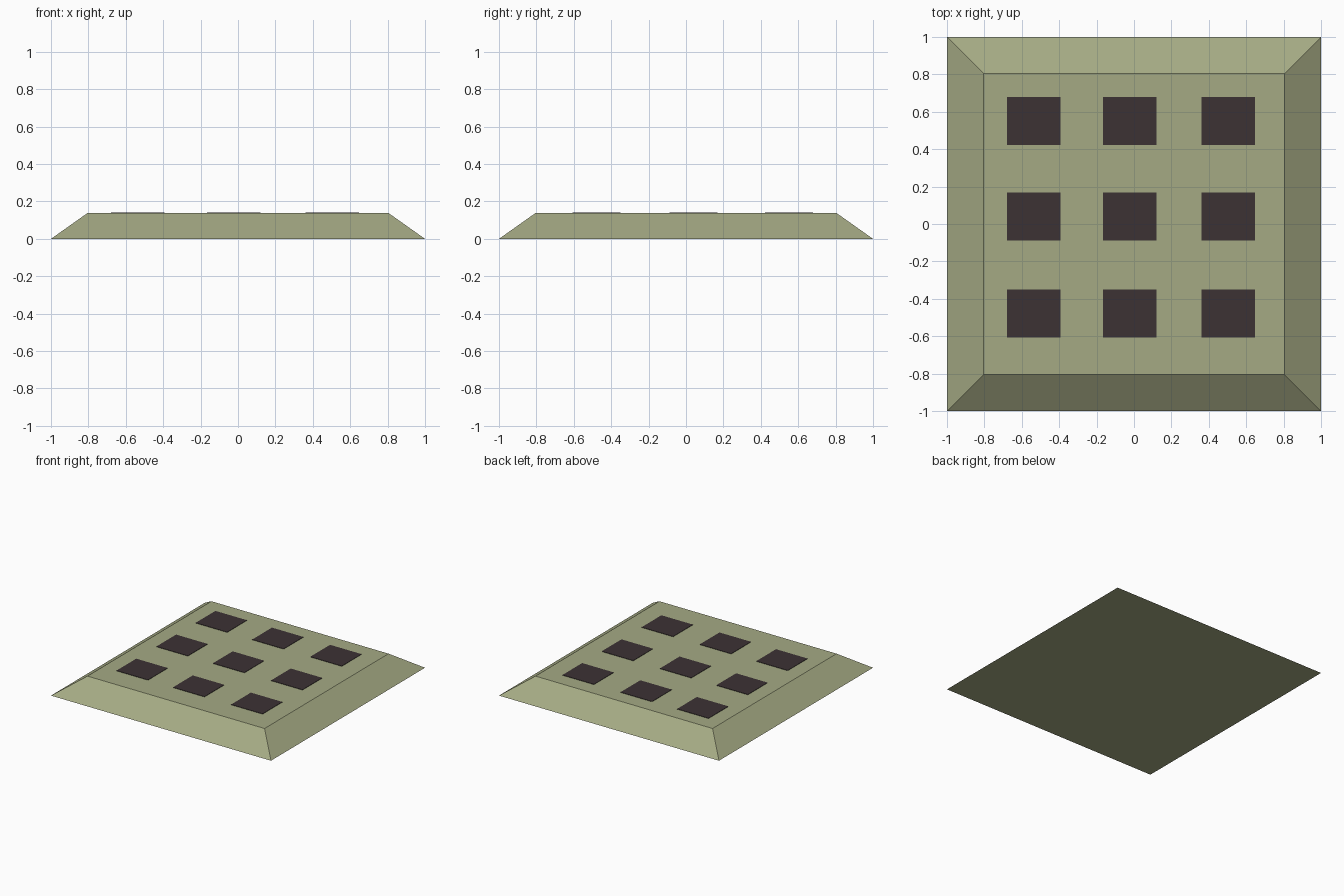
import bpy, bmesh

if "Cube" in bpy.data.objects:
    bpy.data.objects.remove(bpy.data.objects["Cube"])

BASE, TOP, H = 1.0, 0.805, 0.138


def material(name, rgb):
    m = bpy.data.materials.new(name)
    m.diffuse_color = (*rgb, 1)
    m.use_nodes = True
    m.node_tree.nodes["Principled BSDF"].inputs["Base Color"].default_value = m.diffuse_color
    return m


def add_object(name, bm, mat):
    bmesh.ops.recalc_face_normals(bm, faces=bm.faces)
    mesh = bpy.data.meshes.new(name)
    bm.to_mesh(mesh)
    bm.free()
    mesh.materials.append(mat)
    obj = bpy.data.objects.new(name, mesh)
    bpy.context.collection.objects.link(obj)


olive = material("olive", (0.376, 0.402, 0.231))
dark = material("dark brown", (0.045, 0.032, 0.034))

# Sloped slab: a cube whose upper corners are drawn inwards
bm = bmesh.new()
bmesh.ops.create_cube(bm, size=2)
for v in bm.verts:
    upper = v.co.z > 0
    r = TOP if upper else BASE
    v.co = (v.co.x * r, v.co.y * r, H if upper else 0)
add_object("sloped_slab", bm, olive)

# Three by three grid of thin dark panels on the flat top
bm = bmesh.new()
for x in (-0.537, -0.023, 0.505):
    for y in (-0.478, 0.04, 0.55):
        verts = bmesh.ops.create_cube(bm, size=1)["verts"]
        bmesh.ops.scale(bm, vec=(0.286, 0.256, 0.004), verts=verts)
        bmesh.ops.translate(bm, vec=(x, y, H + 0.001), verts=verts)
add_object("dark_panels", bm, dark)
